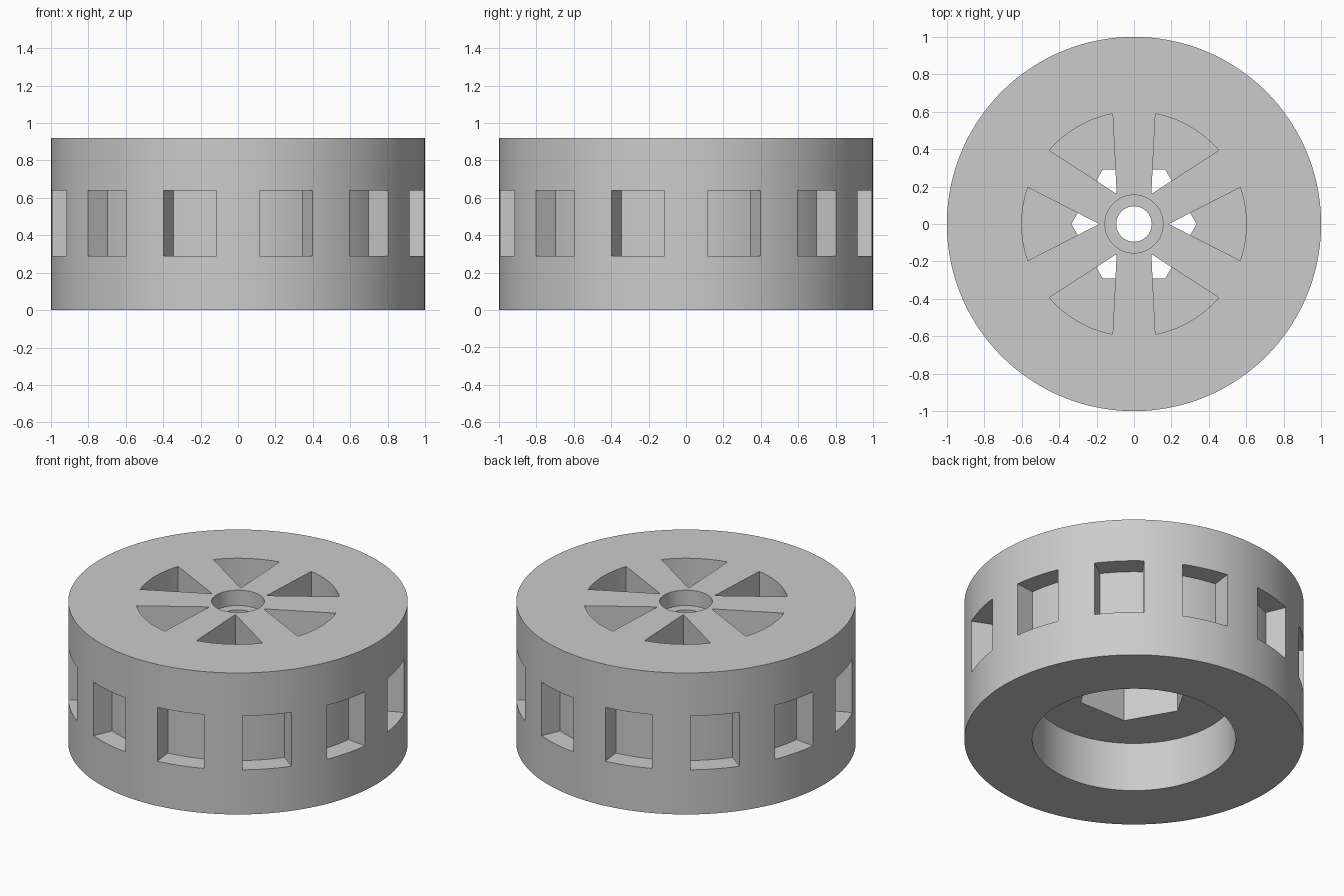
import bpy
import bmesh
from math import sin, cos, pi, radians

cube = bpy.data.objects.get("Cube")
if cube:
    bpy.data.objects.remove(cube, do_unlink=True)

HEIGHT = 0.92
OVER = 0.1   # how far cutters overshoot an open face

grey = bpy.data.materials.new("plain grey")
grey.use_nodes = True
grey.diffuse_color = (0.6, 0.6, 0.6, 1)
grey.node_tree.nodes["Principled BSDF"].inputs["Base Color"].default_value = (0.6, 0.6, 0.6, 1)


def arc(radius, start, end, steps):
    """Points along an arc, angles in degrees, both ends included."""
    angles = [radians(start + (end - start) * i / steps) for i in range(steps + 1)]
    return [(radius * cos(a), radius * sin(a)) for a in angles]


def ring(radius, sides):
    return arc(radius, 0, 360, sides)[:-1]


def turned(points, degrees):
    c, s = cos(radians(degrees)), sin(radians(degrees))
    return [(x * c - y * s, x * s + y * c) for x, y in points]


def prisms(name, outlines, low, high):
    """One object holding an upright prism for each counter-clockwise outline."""
    bm = bmesh.new()
    for outline in outlines:
        bottom = [bm.verts.new((x, y, low)) for x, y in outline]
        top = [bm.verts.new((x, y, high)) for x, y in outline]
        bm.faces.new(bottom[::-1])
        bm.faces.new(top)
        n = len(outline)
        for i in range(n):
            j = (i + 1) % n
            bm.faces.new((bottom[i], bottom[j], top[j], top[i]))
    mesh = bpy.data.meshes.new(name)
    bm.to_mesh(mesh)
    bm.free()
    mesh.materials.append(grey)
    obj = bpy.data.objects.new(name, mesh)
    bpy.context.scene.collection.objects.link(obj)
    return obj


# Solid drum
body = prisms("wheel_body", [ring(1, 144)], 0, HEIGHT)

# Pockets around the rim, with radial side walls
pocket = arc(1.1, -8.4, 8.4, 6) + arc(0.87, 8.4, -8.4, 6)
pockets = [turned(pocket, 15 + 30 * i) for i in range(12)]

# Wedge openings between the six spokes
wedge = [(0.185, 0)] + arc(0.6, -19, 19, 12)
wedges = [turned(wedge, 60 * i) for i in range(6)]

cutters = [
    prisms("bottom_bore", [ring(0.6, 96)], -OVER, 0.32),
    prisms("hex_socket", [ring(0.335, 6)], 0.25, 0.68),
    prisms("axle_hole", [ring(0.095, 48)], 0.6, HEIGHT + OVER),
    prisms("axle_counterbore", [ring(0.155, 64)], 0.82, HEIGHT + OVER),
    prisms("wedge_openings", wedges, 0.61, HEIGHT + OVER),
    prisms("rim_pockets", pockets, 0.29, 0.64),
]

for cutter in cutters:
    cutter.hide_render = True
    cut = body.modifiers.new(cutter.name, "BOOLEAN")
    cut.operation = "DIFFERENCE"
    cut.solver = "EXACT"
    cut.object = cutter

# Bake the cuts into the body and drop the cutters
bpy.context.view_layer.update()
graph = bpy.context.evaluated_depsgraph_get()
carved = bpy.data.meshes.new_from_object(body.evaluated_get(graph))
body.modifiers.clear()
body.data = carved
for cutter in cutters:
    bpy.data.objects.remove(cutter, do_unlink=True)

# Smooth round walls, crisp edges
bpy.ops.object.select_all(action="DESELECT")
body.select_set(True)
bpy.context.view_layer.objects.active = body
bpy.ops.object.shade_smooth_by_angle(angle=radians(30))
